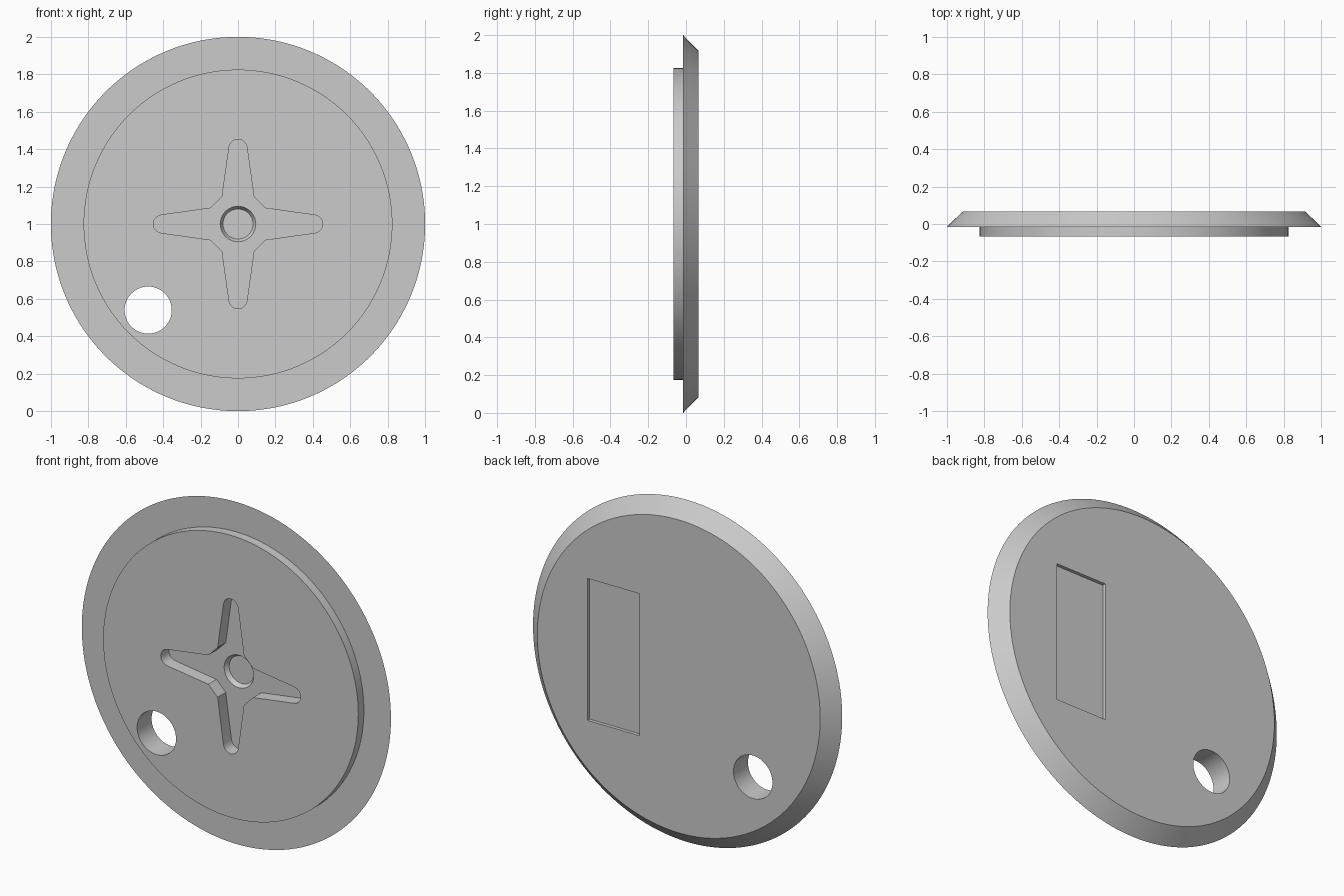
import bpy, bmesh, math
from mathutils import Matrix, Vector

old = bpy.data.objects.get("Cube")
if old:
    bpy.data.objects.remove(old, do_unlink=True)

FRONT, STEP, BACK = -0.067, -0.015, 0.067
FLOOR = 0.008
CENTRE_Z = 1.0

grey = bpy.data.materials.new("mid grey")
grey.use_nodes = True
colour = (0.6, 0.6, 0.6, 1)
grey.diffuse_color = colour
grey.node_tree.nodes["Principled BSDF"].inputs["Base Color"].default_value = colour


def finish(name, bm):
    bmesh.ops.remove_doubles(bm, verts=bm.verts, dist=1e-5)
    bmesh.ops.recalc_face_normals(bm, faces=bm.faces)
    mesh = bpy.data.meshes.new(name)
    bm.to_mesh(mesh)
    bm.free()
    mesh.materials.append(grey)
    obj = bpy.data.objects.new(name, mesh)
    bpy.context.collection.objects.link(obj)
    return obj


def turned(name, profile, x=0, z=CENTRE_Z, steps=128):
    """Turn (radius, y) points about the y axis, closing both ends."""
    bm = bmesh.new()
    rings = []
    for r, y in profile:
        angles = [2 * math.pi * i / steps for i in range(steps)]
        rings.append([bm.verts.new((x + r * math.cos(a), y, z + r * math.sin(a))) for a in angles])
    for a, b in zip(rings, rings[1:]):
        for i in range(steps):
            j = (i + 1) % steps
            bm.faces.new((a[i], a[j], b[j], b[i]))
    bm.faces.new(rings[0])
    bm.faces.new(rings[-1])
    return finish(name, bm)


def extruded(name, outline, y0, y1):
    """Extrude an (x, z) outline along y."""
    bm = bmesh.new()
    face = bm.faces.new([bm.verts.new((x, y0, z + CENTRE_Z)) for x, z in outline])
    ext = bmesh.ops.extrude_face_region(bm, geom=[face])["geom"]
    moved = [v for v in ext if isinstance(v, bmesh.types.BMVert)]
    bmesh.ops.translate(bm, verts=moved, vec=(0, y1 - y0, 0))
    return finish(name, bm)


# Flanged disc with a raised front and a bevelled back rim
disc = turned("flanged_disc", [(0.825, FRONT), (0.825, STEP), (1, STEP), (0.915, BACK)], steps=160)

# Four tapered arms with rounded tips
tip = 0.048
arm = [Vector((0.085, 0.145))]
for i in range(9):
    a = math.radians(6 + 168 * i / 8)
    arm.append(Vector((tip * math.cos(a), 0.405 + tip * math.sin(a))))
arm.append(Vector((-0.085, 0.145)))
cross = [Matrix.Rotation(k * math.pi / 2, 2) @ p for k in range(4) for p in arm]

# Through hole, cross recess, central countersink and rectangular back pocket
cutters = [
    extruded("cross_cutter", cross, FRONT - 0.1, FLOOR),
    turned("countersink_cutter", [(0.095, FLOOR - 0.03), (0.095, FLOOR), (0.08, FLOOR + 0.025)], steps=48),
    turned("hole_cutter", [(0.126, -0.3), (0.126, 0.3)], x=-0.48, z=0.54, steps=64),
    extruded("pocket_cutter", [(0.255, -0.415), (0.59, -0.415), (0.59, 0.415), (0.255, 0.415)],
             BACK - 0.02, BACK + 0.1),
]
bpy.context.view_layer.objects.active = disc
for cutter in cutters:
    mod = disc.modifiers.new(cutter.name, "BOOLEAN")
    mod.operation = "DIFFERENCE"
    mod.solver = "EXACT"
    mod.object = cutter
    bpy.ops.object.modifier_apply(modifier=mod.name)
    bpy.data.objects.remove(cutter, do_unlink=True)

# Smooth the round walls and keep the edges sharp
bpy.ops.object.select_all(action="DESELECT")
disc.select_set(True)
bpy.ops.object.shade_smooth_by_angle(angle=math.radians(25))
